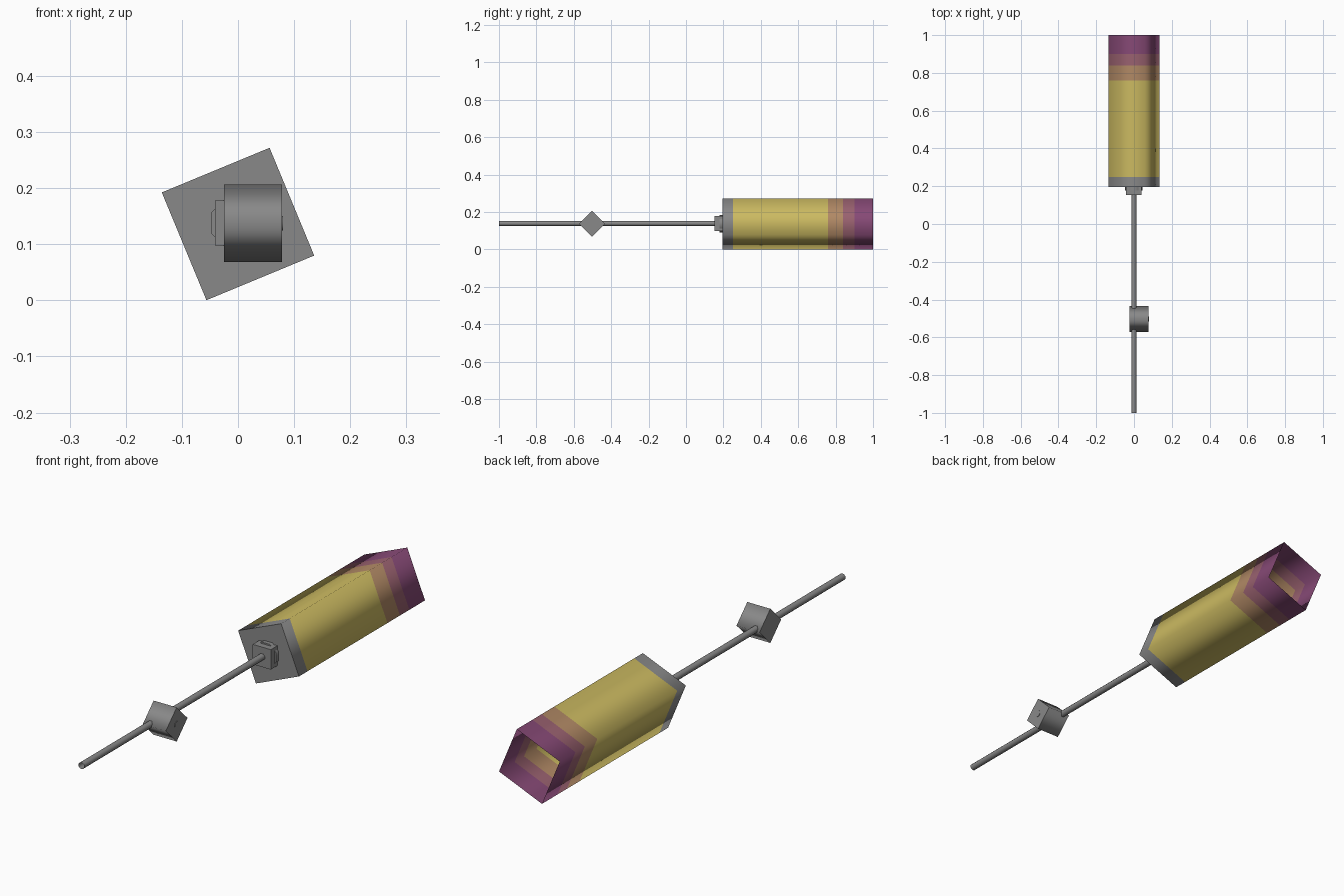
import bpy, bmesh, math
from mathutils import Matrix

if "Cube" in bpy.data.objects:
    bpy.data.objects.remove(bpy.data.objects["Cube"])


def material(name, rgb):
    m = bpy.data.materials.new(name)
    m.diffuse_color = (*rgb, 1)
    m.use_nodes = True
    m.node_tree.nodes["Principled BSDF"].inputs["Base Color"].default_value = m.diffuse_color
    return m


GREY = material("grey", (0.25, 0.25, 0.25))
YELLOW = material("yellow", (0.60, 0.49, 0.12))
ORANGE = material("dusty orange", (0.44, 0.25, 0.13))
MAUVE = material("mauve", (0.32, 0.12, 0.16))
PURPLE = material("purple", (0.24, 0.067, 0.18))
ZC = 0.136  # height of the common axis


def prism(name, sides, radius, phase, bands, mats, cap_start=False, cap_end=False,
          place=Matrix.Translation((0, 0, ZC)), smooth=True):
    """Prism along y: one ring per value in bands, one material per gap."""
    bm = bmesh.new()

    def ring(y):
        angles = [math.radians(phase) + math.tau * i / sides for i in range(sides)]
        return [bm.verts.new((radius * math.cos(a), y, radius * math.sin(a))) for a in angles]

    rings = [ring(y) for y in bands]
    for k in range(len(bands) - 1):
        for i in range(sides):
            j = (i + 1) % sides
            f = bm.faces.new((rings[k][i], rings[k + 1][i], rings[k + 1][j], rings[k][j]))
            f.material_index = k
            f.smooth = smooth
    # caps have their own vertices so their edges stay sharp
    if cap_start:
        bm.faces.new(ring(bands[0])).material_index = 0
    if cap_end:
        bm.faces.new(ring(bands[-1])[::-1]).material_index = len(mats) - 1
    bm.transform(place)
    me = bpy.data.meshes.new(name)
    bm.to_mesh(me)
    bm.free()
    for m in mats:
        me.materials.append(m)
    ob = bpy.data.objects.new(name, me)
    bpy.context.collection.objects.link(ob)
    return ob


# square roller sleeve, open at the back, in coloured bands
prism("sleeve", 4, 0.147, 67.5, [0.195, 0.25, 0.76, 0.84, 0.90, 1.0],
      [GREY, YELLOW, ORANGE, MAUVE, PURPLE], cap_start=True)

# collar and square hub on the front of the sleeve
at_hub = Matrix.Translation((-0.001, 0, ZC + 0.002))
prism("collar", 8, 0.050, 22.5, [0.178, 0.196], [GREY], cap_start=True, place=at_hub)
prism("hub", 4, 0.057, 45, [0.153, 0.196], [GREY], cap_start=True,
      place=at_hub, smooth=False)

# long thin rod with open ends
prism("rod", 8, 0.0135, 22.5, [-1.0, 0.153], [GREY],
      place=Matrix.Translation((0, 0, ZC + 0.003)))

# diamond-section crosswise block on the rod, with a small pin end
across = Matrix.Translation((0, -0.503, ZC + 0.001)) @ Matrix.Rotation(-math.pi / 2, 4, 'Z')
prism("cross_block", 4, 0.069, 0, [-0.025, 0.078], [GREY],
      cap_start=True, cap_end=True, place=across)
prism("pin", 8, 0.014, 22.5, [0.07, 0.080], [GREY], cap_end=True, place=across)
